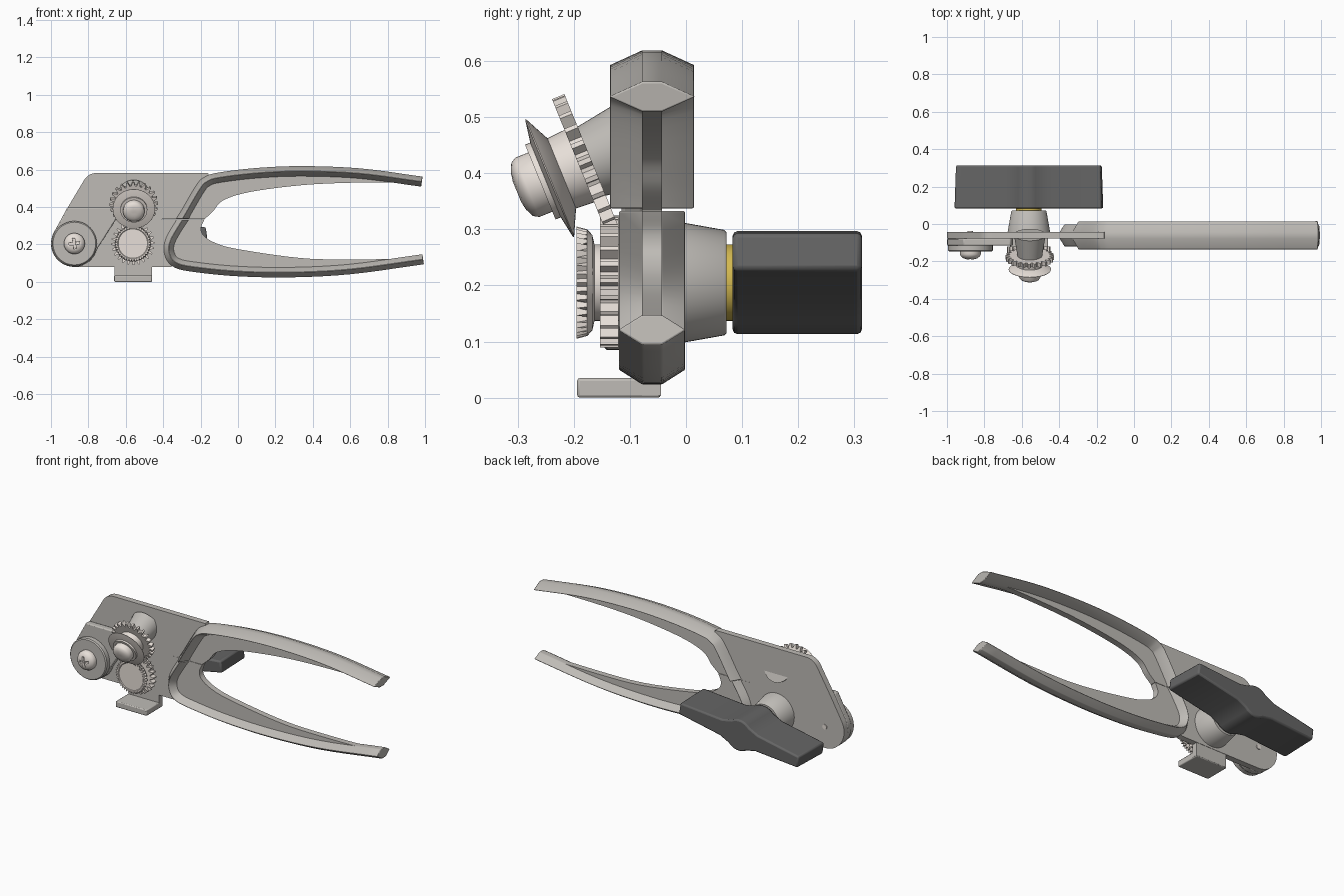
import bpy, bmesh
from math import sin, cos, pi, radians
from mathutils import Vector, Matrix

if "Cube" in bpy.data.objects:
    bpy.data.objects.remove(bpy.data.objects["Cube"])


def material(name, rgb):
    m = bpy.data.materials.new(name)
    m.diffuse_color = (*rgb, 1)
    m.use_nodes = True
    m.node_tree.nodes["Principled BSDF"].inputs["Base Color"].default_value = m.diffuse_color
    return m


STEEL = material("steel", (0.52, 0.50, 0.47))
BRIGHT = material("bright_steel", (0.80, 0.74, 0.69))
DARK = material("dark_grip", (0.13, 0.13, 0.13))
BRASS = material("brass", (0.65, 0.48, 0.08))


def finish(name, bm, mat, bevel=0.0, smooth=35):
    bmesh.ops.recalc_face_normals(bm, faces=bm.faces)
    me = bpy.data.meshes.new(name)
    bm.to_mesh(me)
    bm.free()
    ob = bpy.data.objects.new(name, me)
    bpy.context.collection.objects.link(ob)
    if mat:
        me.materials.append(mat)
    if bevel:
        b = ob.modifiers.new("bevel", 'BEVEL')
        b.width, b.segments, b.limit_method = bevel, 2, 'ANGLE'
    bpy.ops.object.select_all(action='DESELECT')
    ob.select_set(True)
    bpy.context.view_layer.objects.active = ob
    bpy.ops.object.shade_smooth_by_angle(angle=radians(smooth))
    return ob


def slab(name, pts, y0, y1, mat, bevel=0.0, back_scale=1.0):
    """Extrude an x/z outline from y0 to y1."""
    bm = bmesh.new()
    cx = sum(p[0] for p in pts) / len(pts)
    a = [bm.verts.new((x, y0, z)) for x, z in pts]
    b = [bm.verts.new((cx + (x - cx) * back_scale, y1, z)) for x, z in pts]
    bm.faces.new(a)
    bm.faces.new(b[::-1])
    for i in range(len(pts)):
        j = (i + 1) % len(pts)
        bm.faces.new((a[i], b[i], b[j], a[j]))
    return finish(name, bm, mat, bevel)


def place(origin, axis):
    q = Vector(axis).to_track_quat('Z', 'Y')
    return Matrix.Translation(origin) @ q.to_matrix().to_4x4()


def turned(name, rings, origin, axis, mat, seg=48, pattern=(0,), smooth=35):
    """Rings are (radius, distance along axis, tooth depth)."""
    bm = bmesh.new()
    loops = []
    for ring in rings:
        r, t, d = (*ring, 0)[:3]
        loops.append([bm.verts.new(((r - d * pattern[i % len(pattern)]) * cos(2 * pi * i / seg),
                                    (r - d * pattern[i % len(pattern)]) * sin(2 * pi * i / seg), t))
                      for i in range(seg)])
    for a, b in zip(loops, loops[1:]):
        for i in range(seg):
            j = (i + 1) % seg
            bm.faces.new((a[i], a[j], b[j], b[i]))
    bm.faces.new(loops[0][::-1])
    bm.faces.new(loops[-1])
    bm.transform(place(origin, axis))
    return finish(name, bm, mat, smooth=smooth)


def curve(pts, n=5):
    """Catmull-Rom through x/z points."""
    p = [Vector(q) for q in pts]
    p = [2 * p[0] - p[1]] + p + [2 * p[-1] - p[-2]]
    out = []
    for i in range(1, len(p) - 2):
        a, b, c, d = p[i - 1:i + 3]
        for k in range(n):
            t = k / n
            out.append(0.5 * (2 * b + (c - a) * t + (2 * a - 5 * b + 4 * c - d) * t ** 2
                              + (3 * b - a - 3 * c + d) * t ** 3))
    return out + [p[-2]]


def handle(name, path, width):
    """Sweep a flat hexagon along the handle path."""
    bm = bmesh.new()
    loops = []
    for i, p in enumerate(path):
        t = (path[min(i + 1, len(path) - 1)] - path[max(i - 1, 0)]).normalized()
        n, h = Vector((-t.y, t.x)), 0.027
        if i == 0:  # flat end at the joint between both halves
            n, h = Vector((1 if n.x > 0 else -1, 0)), 0.034
        sec = [(-0.0175, h), (0.0175, h), (width / 2, 0), (0.0175, -h), (-0.0175, -h), (-width / 2, 0)]
        loops.append([bm.verts.new((p.x + n.x * s, -0.0605 + y, p.y + n.y * s)) for y, s in sec])
    for a, b in zip(loops, loops[1:]):
        for i in range(6):
            j = (i + 1) % 6
            bm.faces.new((a[i], a[j], b[j], b[i]))
    bm.faces.new(loops[0])
    bm.faces.new(loops[-1])
    return finish(name, bm, STEEL, bevel=0.003)


def cross_recess(ob, origin, axis, size, depth):
    """Cut a cross-shaped driver slot into a screw head."""
    for sx, sy in ((size, size * 0.22), (size * 0.22, size)):
        bm = bmesh.new()
        bmesh.ops.create_cube(bm, size=1)
        bm.transform(place(origin, axis) @ Matrix.Rotation(0.15, 4, 'Z')
                     @ Matrix.Diagonal((sx, sy, depth * 2, 1)))
        cut = finish("slot_cutter", bm, None)
        cut.hide_render = True
        m = ob.modifiers.new("slot", 'BOOLEAN')
        m.operation, m.object, m.solver = 'DIFFERENCE', cut, 'EXACT'
        bpy.context.view_layer.objects.active = ob
        bpy.ops.object.modifier_apply(modifier=m.name)
        bpy.data.objects.remove(cut)


def arc(cx, cz, r, a0, a1, n=14):
    return [(cx + r * cos(radians(a0 + (a1 - a0) * i / n)),
             cz + r * sin(radians(a0 + (a1 - a0) * i / n))) for i in range(n + 1)]


# Handles
up_path = curve([(-0.297, 0.337), (-0.205, 0.495), (-0.165, 0.537), (-0.1, 0.558), (0.1, 0.582),
                 (0.34, 0.592), (0.65, 0.58), (0.983, 0.536)])
low_path = curve([(-0.297, 0.333), (-0.362, 0.22), (-0.366, 0.15), (-0.325, 0.1), (-0.21, 0.077),
                  (0, 0.057), (0.27, 0.051), (0.6, 0.068), (0.99, 0.121)])
handle("upper_handle", up_path, 0.153)
handle("lower_handle", low_path, 0.12)

# Plates that fill the head and the inside of the handles
Y0, Y1 = -0.078, -0.043
split = [(-0.42, 0.335), (-0.66, 0.395), (-0.912, 0.395)]
up_web = curve([(0.97, 0.533), (0.6, 0.53), (0.33, 0.516), (0.06, 0.48), (-0.08, 0.435),
                (-0.135, 0.375), (-0.18, 0.335)])
slab("upper_plate", split + arc(-0.757, 0.505, 0.077, 152, 90, 6) + [(-0.16, 0.582)]
     + [tuple(p) for p in up_path if p.x > -0.15] + [tuple(p) for p in up_web], Y0, Y1, STEEL)
low_web = curve([(0.97, 0.125), (0.6, 0.12), (0.33, 0.128), (0, 0.175), (-0.125, 0.21),
                 (-0.185, 0.25), (-0.197, 0.29), (-0.18, 0.333)])
slab("lower_plate", split[::-1][:1] + arc(-0.875, 0.205, 0.125, 152, 270) + [(-0.36, 0.08)]
     + [tuple(p) for p in low_path if p.x > -0.33 and p.y < 0.11] + [tuple(p) for p in low_web]
     + split[:2], Y0, Y1, STEEL)

# Front tongue of the upper plate that laps over to the pivot
slab("pivot_tongue", [(-0.912, 0.398), (-0.66, 0.398), (-0.645, 0.345)]
     + arc(-0.875, 0.205, 0.124, -15, -208, 22), -0.115, Y0, STEEL, bevel=0.006)

# Pivot disc, screw and rear pin
F = (0, -1, 0)
turned("pivot_disc", [(0.12, 0), (0.12, 0.027), (0.114, 0.033)], (-0.875, -0.114, 0.205), F, STEEL)
screw = turned("pivot_screw", [(0.056, 0), (0.056, 0.016), (0.05, 0.028), (0.036, 0.038), (0.018, 0.043)],
               (-0.875, -0.146, 0.205), F, BRIGHT)
cross_recess(screw, (-0.875, -0.19, 0.205), F, 0.056, 0.018)
turned("pivot_pin", [(0.014, 0), (0.014, 0.008)], (-0.875, -0.046, 0.205), (0, 1, 0), BRIGHT, 20)

# Bottom guide tab
slab("guide_neck", [(-0.66, 0.004), (-0.46, 0.004), (-0.46, 0.1), (-0.66, 0.1)], Y0, -0.045, STEEL)
slab("guide_tab", [(-0.662, 0), (-0.46, 0), (-0.46, 0.035), (-0.662, 0.035)], -0.194, -0.045, STEEL, 0.005)

# Lower drive: gear, shaft and serrated feed wheel
C = (-0.562, -0.12, 0.205)
GEAR = (0, 0, 1, 1)
turned("drive_gear", [(0.116, 0, 0.02), (0.116, 0.033, 0.02)], C, F, BRIGHT, 96, GEAR, 25)
turned("drive_shaft", [(0.068, -0.08), (0.068, 0.05)], C, F, BRIGHT)
turned("feed_wheel", [(0.068, 0.043), (0.085, 0.047), (0.095, 0.056, 0.001), (0.1, 0.075, 0.014),
                      (0.082, 0.075), (0.078, 0.072)], C, F, BRIGHT, 80, (0, 1), 25)

# Upper cutter: tilted boss, gear, cutting disc and screw cap
A = Vector((0, -0.926, -0.378))
D = Vector((-0.557, -0.243, 0.391))
turned("cutter_boss", [(0.085, -0.2), (0.066, -0.078)], D, A, STEEL)
turned("cutter_gear", [(0.129, -0.081, 0.022), (0.129, -0.057, 0.022)], D, A, BRIGHT, 96, GEAR, 25)
turned("cutter_spacer", [(0.07, -0.06), (0.066, 0)], D, A, BRIGHT)
turned("cutting_disc", [(0.066, -0.024), (0.113, -0.001), (0.113, 0.001), (0.072, 0.008)], D, A, BRIGHT)
turned("cutter_collar", [(0.072, 0), (0.072, 0.018)], D, A, BRIGHT)
cap = turned("cutter_screw", [(0.057, 0.01), (0.057, 0.043), (0.051, 0.053), (0.036, 0.06), (0.02, 0.063)],
             D, A, BRIGHT)
cross_recess(cap, D + A * 0.064, A, 0.056, 0.018)

# Rear boss, washer and turning key
B = (0, 1, 0)
turned("rear_boss", [(0.114, -0.045), (0.094, 0.068), (0.09, 0.072)], (C[0], 0, C[2]), B, STEEL)
turned("washer", [(0.068, 0.06), (0.068, 0.09)], (C[0], 0, C[2]), B, BRASS)
half = [(0.398, -0.034), (0.398, 0.034), (0.12, 0.05)] + arc(0, 0, 0.092, 50, 130, 8) + [(-0.12, 0.05)]
tilt = radians(8)
key = [(C[0] + s * (x * cos(tilt) - z * sin(tilt)), C[2] + s * (x * sin(tilt) + z * cos(tilt)))
       for s in (1, -1) for x, z in half]
slab("turning_key", key, 0.083, 0.3135, DARK, bevel=0.009, back_scale=0.98)
